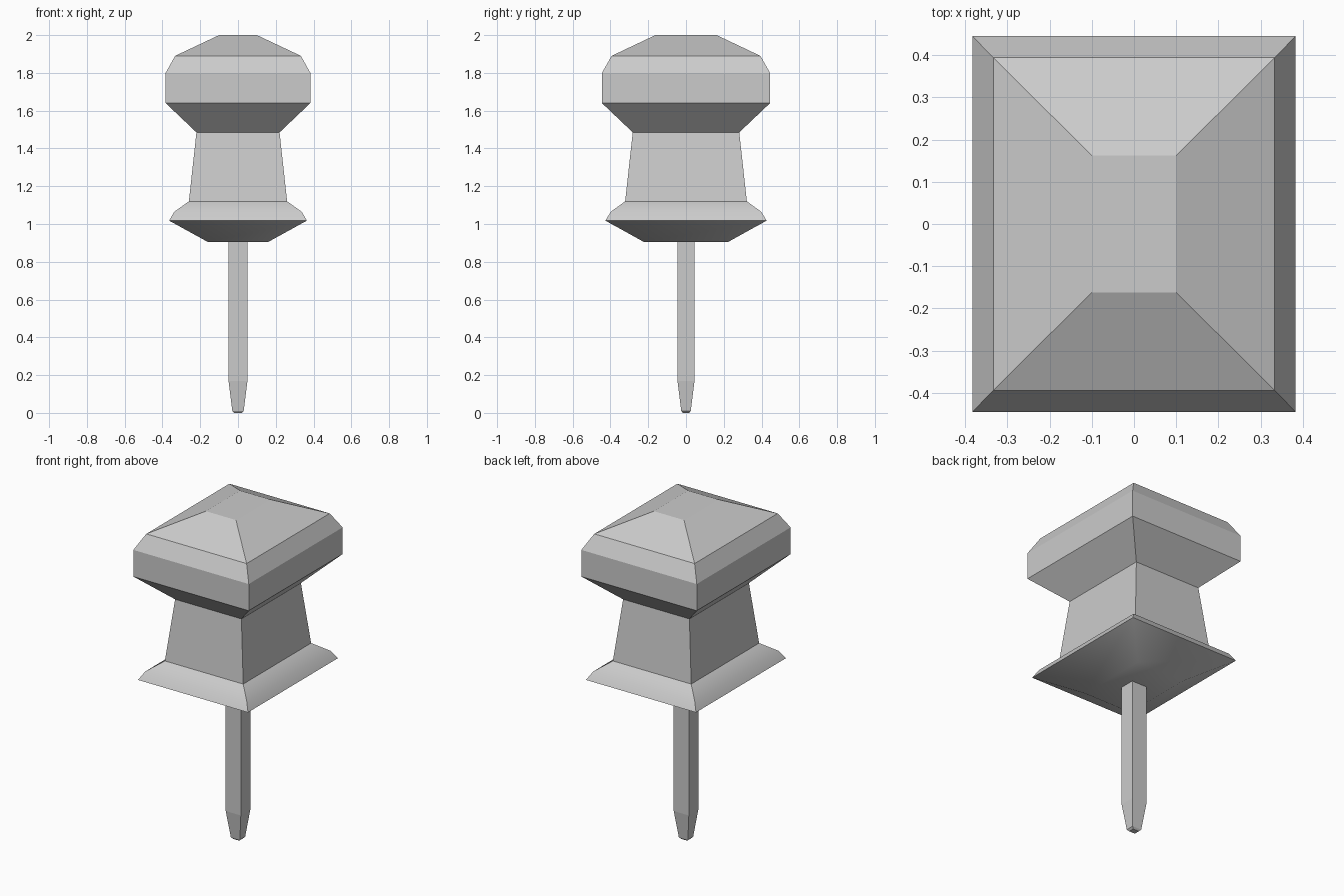
import bpy, math

if "Cube" in bpy.data.objects:
    bpy.data.objects.remove(bpy.data.objects["Cube"])


def loft(name, rings, cap_bottom=True, cap_top=True, smooth=None):
    """Stack rectangular sections (half x, half y, z), listed bottom to top."""
    verts = [(sx * x, sy * y, z) for x, y, z in rings
             for sx, sy in ((-1, -1), (1, -1), (1, 1), (-1, 1))]
    faces = []
    for r in range(len(rings) - 1):
        for i in range(4):
            a, b = r * 4 + i, r * 4 + (i + 1) % 4
            faces.append((a, b, b + 4, a + 4))
    if cap_bottom:
        faces.append((3, 2, 1, 0))
    if cap_top:
        n = len(verts)
        faces.append((n - 4, n - 3, n - 2, n - 1))
    mesh = bpy.data.meshes.new(name)
    mesh.from_pydata(verts, [], faces)
    ob = bpy.data.objects.new(name, mesh)
    bpy.context.collection.objects.link(ob)
    if smooth:
        bpy.ops.object.select_all(action='DESELECT')
        ob.select_set(True)
        bpy.context.view_layer.objects.active = ob
        bpy.ops.object.shade_smooth_by_angle(angle=math.radians(smooth))
    return ob


# Square pin with tapered, blunted tip
loft("pin", [(0.02, 0.017, 0.0), (0.03, 0.025, 0.01),
             (0.05, 0.045, 0.17), (0.05, 0.045, 0.92)])

# Flange with softly shaded dished underside
loft("flange", [(0.16, 0.223, 0.905), (0.365, 0.427, 1.018),
                (0.337, 0.398, 1.065), (0.26, 0.322, 1.12)],
     cap_top=False, smooth=48)

# Tapered grip and faceted head
loft("grip_and_head", [(0.26, 0.322, 1.12), (0.22, 0.282, 1.485),
                       (0.383, 0.445, 1.64), (0.383, 0.445, 1.80),
                       (0.333, 0.394, 1.89), (0.10, 0.162, 2.0)],
     cap_bottom=False)
